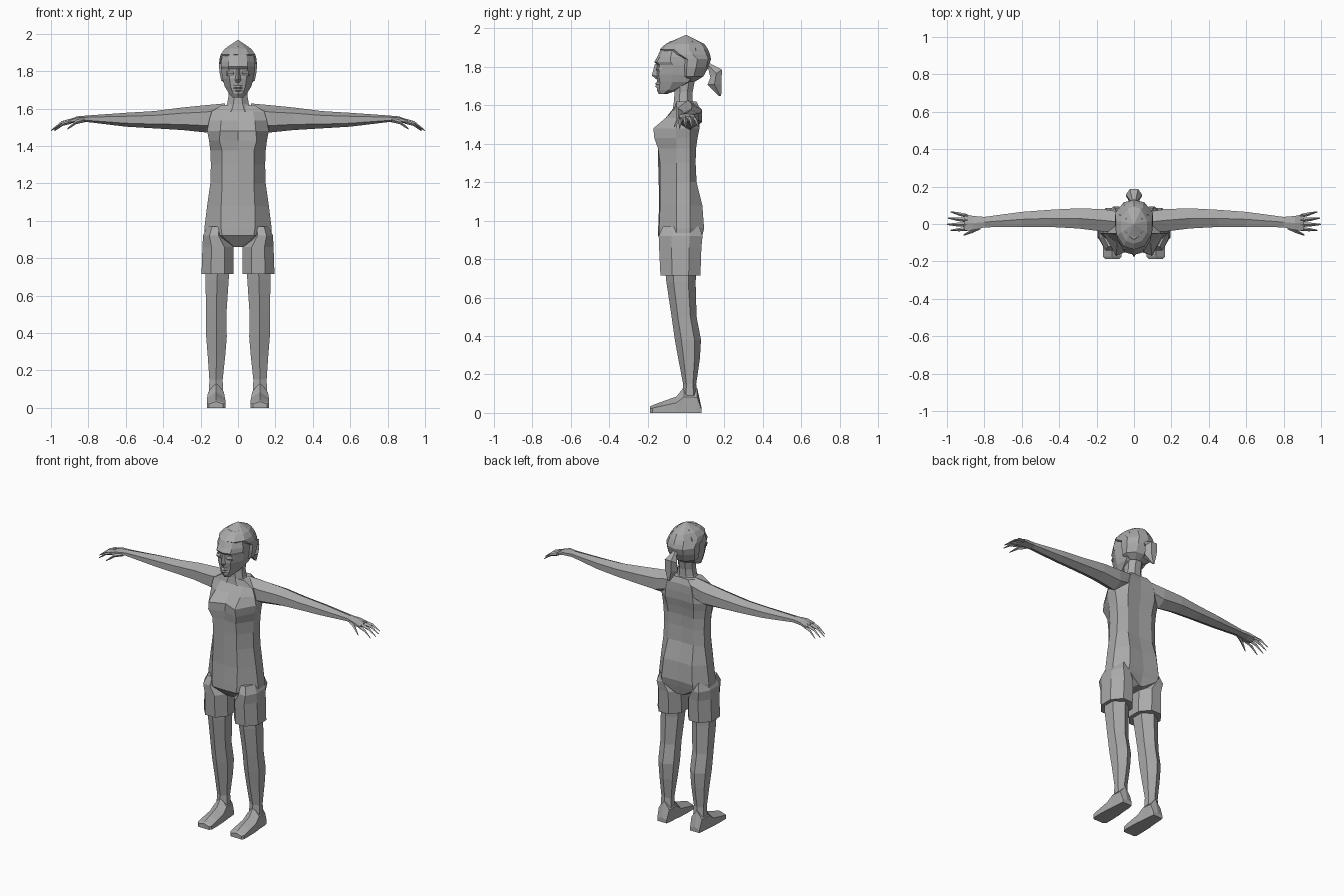
import bpy, bmesh, math
from mathutils import Vector

grey = bpy.data.materials.new("plain_grey")
grey.diffuse_color = (0.4, 0.4, 0.4, 1)


def loft(name, rings, mirror=False):
    """Skin a list of equal-length point rings and cap both ends."""
    bm = bmesh.new()
    vs = [[bm.verts.new(p) for p in r] for r in rings]
    n = len(vs[0])
    for a, b in zip(vs, vs[1:]):
        for i in range(n):
            j = (i + 1) % n
            bm.faces.new((a[i], a[j], b[j], b[i]))
    bm.faces.new(vs[0][::-1])
    bm.faces.new(vs[-1])
    if mirror:
        geo = bmesh.ops.duplicate(bm, geom=bm.verts[:] + bm.edges[:] + bm.faces[:])["geom"]
        for v in geo:
            if isinstance(v, bmesh.types.BMVert):
                v.co.x *= -1
    bmesh.ops.recalc_face_normals(bm, faces=bm.faces)
    me = bpy.data.meshes.new(name)
    bm.to_mesh(me)
    bm.free()
    me.materials.append(grey)
    ob = bpy.data.objects.new(name, me)
    bpy.context.collection.objects.link(ob)
    return ob


def sym(z, half):
    """Horizontal ring from a right half that starts and ends on x = 0."""
    return [(x, y, z) for x, y in half] + [(-x, y, z) for x, y in half[-2:0:-1]]


def box_ring(x0, x1, y0, y1, z, n, phase):
    """Horizontal polygon ring stretched to fill the given bounds."""
    pts = [(math.cos(phase + math.tau * i / n), math.sin(phase + math.tau * i / n)) for i in range(n)]
    mx, my = max(p[0] for p in pts), max(p[1] for p in pts)
    return [((x0 + x1) / 2 + p[0] / mx * (x1 - x0) / 2,
             (y0 + y1) / 2 + p[1] / my * (y1 - y0) / 2, z) for p in pts]


# Torso: z, half width, front-edge x, centre-front y, front-edge y, back y
torso = [
    (0.86, .03, .02, -.09, -.09, .065),
    (0.92, .18, .085, -.145, -.142, .085),
    (0.96, .18, .09, -.145, -.14, .094),
    (1.08, .165, .09, -.14, -.135, .085),
    (1.20, .148, .085, -.142, -.135, .055),
    (1.30, .145, .085, -.145, -.135, .05),
    (1.375, .148, .085, -.14, -.145, .052),
    (1.43, .155, .10, -.135, -.165, .06),
    (1.48, .165, .095, -.13, -.17, .07),
    (1.535, .155, .09, -.095, -.105, .072),
    (1.585, .14, .08, -.065, -.06, .07),
    (1.62, .085, .05, -.058, -.05, .055),
]
loft("torso", [sym(z, [(0, yc), (xf, yf), (w, -.05), (w, .02), (w * .62, yb), (0, yb - .006)])
               for z, w, xf, yc, yf, yb in torso])

# Shorts legs: z, inner x, outer x, front y, back y
shorts = [(.97, .075, .165, -.12, .07), (.92, .07, .187, -.142, .086),
          (.86, .025, .19, -.14, .08), (.715, .023, .195, -.133, .075)]
loft("shorts_legs", [box_ring(a, b, c, d, z, 8, math.pi / 8) for z, a, b, c, d in shorts], True)

# Bare legs
legs = [(.76, .045, .172, -.11, .055), (.68, .05, .174, -.102, .05), (.50, .062, .17, -.075, .055),
        (.38, .06, .17, -.058, .078), (.28, .068, .162, -.04, .072),
        (.15, .082, .153, -.015, .053), (.09, .08, .155, -.02, .06)]
loft("legs", [box_ring(a, b, c, d, z, 6, math.pi / 6) for z, a, b, c, d in legs], True)

# Feet: y, inner x, outer x, top height
feet = [(.08, .085, .152, .03), (.058, .08, .156, .13), (-.01, .075, .16, .135),
        (-.05, .07, .165, .085), (-.12, .067, .167, .06), (-.175, .068, .167, .04), (-.187, .08, .155, .033)]
loft("feet", [[(a, y, 0), (b, y, 0), (b, y, h * .62), ((a + b) / 2, y, h), (a, y, h * .62)]
              for y, a, b, h in feet], True)

# Arms: x, centre y, centre z, half depth, half height
arms = [(.07, .01, 1.565, .055, .062), (.17, .02, 1.545, .06, .073), (.30, .03, 1.545, .054, .06),
        (.45, .03, 1.54, .046, .046), (.60, .025, 1.54, .04, .037), (.80, .01, 1.545, .028, .018),
        (.86, .005, 1.542, .038, .016), (.905, .008, 1.53, .044, .011)]
loft("arms", [[(x, y + 1.15 * ry * math.cos(t), z + rz * math.sin(t))
               for t in [math.pi / 6 + math.tau * i / 6 for i in range(6)]]
              for x, y, z, ry, rz in arms], True)

# Fingers and thumb: base, tip, thickness
digits = [((.89, .042, 1.532), (.98, .065, 1.488), .009), ((.89, .02, 1.535), (.995, .032, 1.486), .010),
          ((.89, -.004, 1.535), (1.0, -.002, 1.482), .010), ((.89, -.026, 1.53), (.982, -.034, 1.48), .009),
          ((.82, -.015, 1.54), (.912, -.06, 1.49), .011)]
for k, (base, tip, r) in enumerate(digits):
    base, tip = Vector(base), Vector(tip)
    rings = []
    for t, s in ((0, 1.2), (.5, 1), (1, .3)):
        c = base.lerp(tip, t) + Vector((0, 0, .012 * math.sin(math.pi * t)))
        rings.append([c + Vector((0, dy * r * s, dz * r * s))
                      for dy, dz in ((1, 0), (0, 1), (-1, 0), (0, -1))])
    loft("thumb" if k == 4 else "finger_%d" % (k + 1), rings, True)

# Neck
neck = [(1.585, .085, -.068, .055), (1.625, .058, -.062, .035), (1.67, .05, -.06, .035), (1.75, .052, -.06, .05)]
loft("neck", [box_ring(-w, w, a, b, z, 8, math.pi / 8) for z, w, a, b in neck])

# Face: z, half width, front y, side y, back y
face = [(1.658, .026, -.142, -.12, -.10), (1.68, .048, -.152, -.09, -.04), (1.72, .072, -.15, -.07, .03),
        (1.76, .083, -.156, -.07, .06), (1.81, .09, -.152, -.07, .06), (1.825, .091, -.165, -.08, .06),
        (1.85, .091, -.15, -.08, .07), (1.89, .082, -.132, -.07, .07), (1.935, .045, -.08, -.04, .05)]
loft("head", [sym(z, [(0, yf), (w * .55, yf + .014), (w, ys), (w * .95, yb - .02), (0, yb)])
              for z, w, yf, ys, yb in face])

# Nose, lips and eyelids
loft("nose", [[(-.008, -.15, 1.815), (.008, -.15, 1.815), (0, -.162, 1.815)],
              [(-.019, -.145, 1.752), (.019, -.145, 1.752), (0, -.178, 1.755)],
              [(-.012, -.145, 1.738), (.012, -.145, 1.738), (0, -.158, 1.738)]])
loft("lips", [[(-.026, -.14, z), (.026, -.14, z), (.01, y, z), (-.01, y, z)]
              for z, y in ((1.722, -.152), (1.712, -.162), (1.706, -.154), (1.699, -.16), (1.69, -.152))])
loft("eyelids", [[(.02, -.135, z), (.062, -.125, z), (.056, y + .012, z), (.024, y, z)]
                 for z, y in ((1.80, -.147), (1.79, -.156), (1.775, -.149))], True)

# Hair cap: z, half width, front y, back y
hair = [(1.725, .05, .0, .05), (1.75, .09, -.035, .09), (1.80, .1, -.045, .118), (1.84, .101, -.045, .13),
        (1.865, .099, -.10, .125), (1.89, .092, -.137, .115), (1.92, .07, -.105, .095), (1.965, .003, -.003, .003)]
loft("hair", [sym(z, [(0, yf), (w * .6, yf + (yb - yf) * .07), (w, yf + (yb - yf) * .3),
                      (w, yf + (yb - yf) * .6), (w * .55, yb - (yb - yf) * .08), (0, yb)])
              for z, w, yf, yb in hair])

# Ponytail: centre y, centre z, half width, half thickness, tilt
tail = [(.09, 1.825, .018, .018, 1.2), (.125, 1.80, .02, .018, 1.0), (.157, 1.765, .044, .042, .6),
        (.148, 1.71, .042, .042, .1), (.178, 1.647, .008, .006, .0)]
loft("ponytail", [[(w * math.cos(a), y + t * math.sin(a) * math.cos(tilt), z + t * math.sin(a) * math.sin(tilt))
                   for a in [math.tau * i / 6 for i in range(6)]]
                  for y, z, w, t, tilt in tail])
